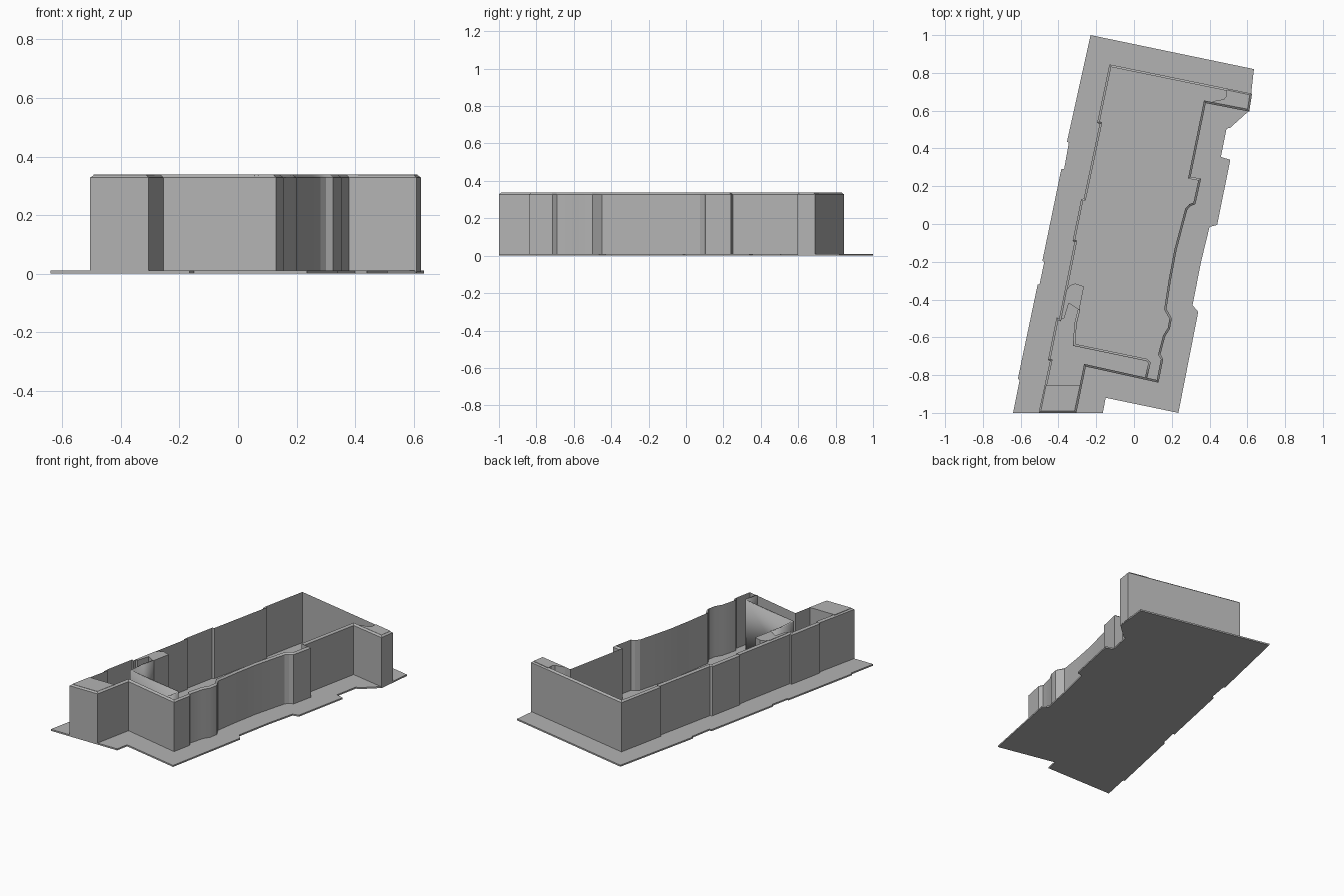
import bpy, bmesh, math
from mathutils import Vector

cube = bpy.data.objects.get("Cube")
if cube:
    bpy.data.objects.remove(cube)

FLOOR, TOP, WALL = 0.01, 0.338, 0.012
SUNK = FLOOR / 2  # walls start inside the slab

grey = bpy.data.materials.new("plain_grey")
grey.use_nodes = True
colour = (0.45, 0.45, 0.45, 1)
grey.diffuse_color = colour
grey.node_tree.nodes["Principled BSDF"].inputs["Base Color"].default_value = colour


def finish(name, bm):
    bmesh.ops.recalc_face_normals(bm, faces=bm.faces)
    mesh = bpy.data.meshes.new(name)
    bm.to_mesh(mesh)
    bm.free()
    mesh.materials.append(grey)
    obj = bpy.data.objects.new(name, mesh)
    bpy.context.collection.objects.link(obj)
    bpy.ops.object.select_all(action='DESELECT')
    obj.select_set(True)
    bpy.context.view_layer.objects.active = obj
    bpy.ops.object.shade_smooth_by_angle(angle=math.radians(25))
    return obj


def ring(bm, points, z):
    return [bm.verts.new((p[0], p[1], z)) for p in points]


def bridge(bm, a, b, closed=True):
    for i in range(len(a) if closed else len(a) - 1):
        j = (i + 1) % len(a)
        bm.faces.new((a[i], a[j], b[j], b[i]))


def inset(points, distance):
    """Mitred inward offset of a clockwise outline."""
    result = []
    for i, p in enumerate(points):
        p = Vector(p)
        before = (p - Vector(points[i - 1])).normalized()
        after = (Vector(points[(i + 1) % len(points)]) - p).normalized()
        n1 = Vector((before.y, -before.x))
        n2 = Vector((after.y, -after.x))
        result.append(p + (n1 + n2) * distance / (1 + n1.dot(n2)))
    return result


def prism(name, points, low, high):
    bm = bmesh.new()
    a, b = ring(bm, points, low), ring(bm, points, high)
    bridge(bm, a, b)
    bm.faces.new(a)
    bm.faces.new(b)
    return finish(name, bm)


# Thin ground slab with stepped edges
prism("ground_slab", [
    (-.23, 1), (.635, .82), (.61, .6), (.51, .51), (.49, .505), (.46, .355),
    (.51, .34), (.44, -.005), (.4, -.015), (.355, -.2), (.31, -.43),
    (.34, -.465), (.235, -1), (-.15, -.92), (-.165, -1), (-.64, -1),
    (-.605, -.825), (-.615, -.82), (-.51, -.32), (-.5, -.32), (-.475, -.2),
    (-.485, -.195), (-.385, .29), (-.37, .29), (-.345, .43), (-.355, .435)],
    0, FLOOR)

# Perimeter wall, clockwise from the back corner, with a chamfered top
outline = [
    (-.13, .845), (.625, .69), (.61, .595), (.38, .64), (.3, .25), (.355, .24),
    (.325, .105), (.3, .095), (.282, .075), (.262, 0), (.225, -.14),
    (.195, -.3), (.172, -.45), (.2, -.5), (.19, -.555), (.165, -.595),
    (.14, -.69), (.155, -.715), (.13, -.84), (-.255, -.755), (-.305, -1),
    (-.505, -1), (-.445, -.725), (-.455, -.72), (-.41, -.495), (-.396, -.5),
    (-.315, -.095), (-.325, -.09), (-.28, .13), (-.266, .135), (-.182, .53),
    (-.195, .535)]
inner = inset(outline, WALL)
bm = bmesh.new()
loops = [ring(bm, outline, SUNK), ring(bm, outline, TOP - FLOOR),
         ring(bm, inner, TOP), ring(bm, inner, SUNK)]
for i in range(4):
    bridge(bm, loops[i], loops[(i + 1) % 4])
finish("perimeter_wall", bm)

# Solid pillars against the wall
prism("front_pillar", [
    (-.466, -.855), (-.286, -.855), (-.315, -.99), (-.493, -.99)], SUNK, TOP)
prism("back_corner_pillar", [
    (.49, .71), (.613, .684), (.601, .608), (.41, .645), (.44, .655),
    (.475, .66), (.487, .675)], SUNK, TOP)
prism("side_pillar", [
    (-.357, -.35), (-.34, -.325), (-.31, -.315), (-.265, -.33), (-.29, -.455),
    (-.345, -.42), (-.37, -.5), (-.385, -.5)], SUNK, TOP)

# Inner partition that returns to the front wall
path = [(-.29, -.45), (-.31, -.53), (-.317, -.64), (.068, -.72),
        (.082, -.735), (.063, -.818)]
bm = bmesh.new()
bridge(bm, ring(bm, path, SUNK), ring(bm, path, TOP), closed=False)
partition = finish("inner_partition", bm)
solid = partition.modifiers.new("thickness", 'SOLIDIFY')
solid.thickness = WALL
solid.offset = 0
solid.use_even_offset = True
